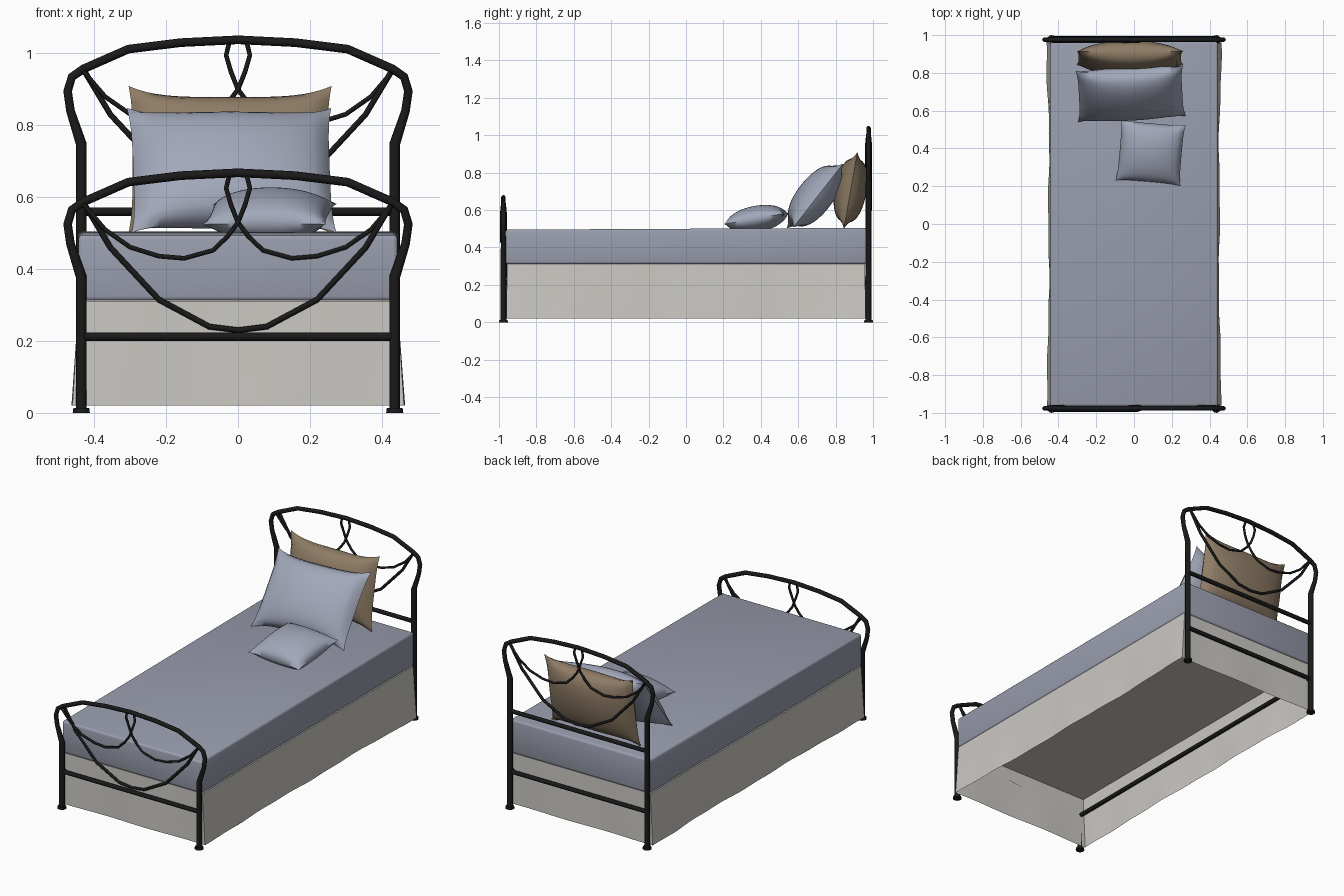
import bpy, bmesh, math
from mathutils import Euler

cube = bpy.data.objects.get("Cube")
if cube:
    bpy.data.objects.remove(cube)


def material(name, rgb):
    m = bpy.data.materials.new(name)
    m.use_nodes = True
    m.diffuse_color = (*rgb, 1)
    m.node_tree.nodes["Principled BSDF"].inputs["Base Color"].default_value = (*rgb, 1)
    return m


IRON = material("black iron", (0.01, 0.01, 0.01))
SHEET = material("blue grey sheet", (0.32, 0.34, 0.42))
LINEN = material("blue grey pillowcase", (0.36, 0.39, 0.49))
BROWN = material("brown pillowcase", (0.27, 0.20, 0.13))
SKIRT = material("off white skirt", (0.60, 0.58, 0.55))


def finish(bm, name, mat, angle=40):
    bmesh.ops.recalc_face_normals(bm, faces=bm.faces)
    mesh = bpy.data.meshes.new(name)
    bm.to_mesh(mesh)
    bm.free()
    mesh.materials.append(mat)
    ob = bpy.data.objects.new(name, mesh)
    bpy.context.collection.objects.link(ob)
    bpy.ops.object.select_all(action="DESELECT")
    ob.select_set(True)
    bpy.context.view_layer.objects.active = ob
    bpy.ops.object.shade_smooth_by_angle(angle=math.radians(angle))
    return ob


def tube(name, points, radius, radii=None):
    """Round bar along a path, with optional thickness per point."""
    cu = bpy.data.curves.new(name, "CURVE")
    cu.dimensions = "3D"
    cu.bevel_depth = radius
    cu.bevel_resolution = 2
    cu.use_fill_caps = True
    sp = cu.splines.new("POLY")
    sp.points.add(len(points) - 1)
    for i, p in enumerate(points):
        sp.points[i].co = (*p, 1)
        sp.points[i].radius = radii[i] if radii else 1
    cu.materials.append(IRON)
    ob = bpy.data.objects.new(name, cu)
    bpy.context.collection.objects.link(ob)


# Bent iron end frames: the headboard is the footboard with longer posts
HALF_ARCH = [(0.436, 0.378), (0.466, 0.47), (0.474, 0.525), (0.462, 0.565), (0.43, 0.587),
             (0.305, 0.642), (0.16, 0.66), (0, 0.668)]
HALF_SWAG = [(0.43, 0.585), (0.355, 0.46), (0.22, 0.315), (0.08, 0.24), (0, 0.23)]
LOOP = [(0.43, 0.58), (0.37, 0.51), (0.30, 0.461), (0.22, 0.436), (0.15, 0.43),
        (0.07, 0.452), (0.03, 0.49), (0, 0.53), (-0.02, 0.58), (-0.033, 0.625), (-0.024, 0.662)]


def mirrored(half):
    return half + [(-x, z) for x, z in half[-2::-1]]


def end_frame(name, y, lift, rails):
    def place(pts, bulge=0):
        # strands bow away from the frame plane and meet it again at the arch
        return [(x, y + bulge * min(1, (0.675 - z) / 0.08), z + lift) for x, z in pts]
    arch = place(mirrored(HALF_ARCH))
    path = [(0.436, y, 0)] + arch + [(-0.436, y, 0)]
    thick = [1, 1] + [0.8] * (len(arch) - 2) + [1, 1]
    tube(name + "_arch", path, 0.015, thick)
    tube(name + "_swag", place(mirrored(HALF_SWAG), 0.01), 0.008)
    for side, label in ((1, "left"), (-1, "right")):
        tube(f"{name}_{label}_loop", place([(x * side, z) for x, z in LOOP], side * 0.012), 0.0065)
        bm = bmesh.new()
        bmesh.ops.create_cone(bm, cap_ends=True, segments=12, radius1=0.024,
                              radius2=0.022, depth=0.013)
        bmesh.ops.translate(bm, verts=bm.verts, vec=(side * 0.436, y, 0.0065))
        finish(bm, f"{name}_{label}_foot", IRON)
    for i, z in enumerate(rails):
        tube(f"{name}_rail_{i + 1}", [(-0.436, y, z), (0.436, y, z)], 0.012)


end_frame("footboard", -0.976, 0, [0.212])
end_frame("headboard", 0.976, 0.37, [0.212, 0.56])
for side, label in ((1, "left"), (-1, "right")):
    tube(label + "_side_rail", [(side * 0.43, -0.976, 0.212), (side * 0.43, 0.976, 0.212)], 0.012)


# Mattress, its top rising slightly towards the head
def mattress():
    bm = bmesh.new()
    bmesh.ops.create_cube(bm, size=1)
    for v in bm.verts:
        top = v.co.z > 0
        v.co = (v.co.x * 0.888, v.co.y * 1.93, 0.312)
        if top:
            v.co.z = 0.5 + 0.005 * v.co.y
    bmesh.ops.bevel(bm, geom=bm.edges[:], offset=0.012, segments=3,
                    profile=0.5, affect="EDGES")
    finish(bm, "mattress", SHEET)


mattress()


# Cloth skirt: a closed top sheet, with sides that flare most at the corners
def bed_skirt():
    bm = bmesh.new()
    hx, hy, nx, ny, rows = 0.443, 0.957, 24, 48, 6
    ring = [(-hx + 2 * hx * i / nx, -hy) for i in range(nx)]
    ring += [(hx, -hy + 2 * hy * i / ny) for i in range(ny)]
    ring += [(-x, -y) for x, y in ring]
    grid = []
    for r in range(rows + 1):
        t = r / rows
        row = []
        for x, y in ring:
            corner = max(0, (abs(y) - 0.55) / 0.41)
            wave = 0.003 * math.sin(9 * y + 1) + 0.002 * math.sin(21 * y + 4 * x)
            dx = t * (0.009 + 0.012 * corner + wave) * x / hx
            dy = t * (0.003 + 0.003 * math.sin(13 * x + 0.5)) * y / hy
            row.append(bm.verts.new((x + dx, y + dy, 0.311 - 0.291 * t)))
        grid.append(row)
    n = len(ring)
    bm.faces.new(grid[0])
    for a, b in zip(grid, grid[1:]):
        for i in range(n):
            bm.faces.new((a[i], a[(i + 1) % n], b[(i + 1) % n], b[i]))
    finish(bm, "bed_skirt", SKIRT)


bed_skirt()


# Stuffed pillows: two puffed sheets joined at the seam, edges drawn in
def pillow(name, mat, centre, size, rotation, pinch, n=22):
    bm = bmesh.new()
    w, h, t = (s / 2 for s in size)
    for side in (1, -1):
        made = bmesh.ops.create_grid(bm, x_segments=n, y_segments=n, size=1)
        for v in made["verts"]:
            u, k = v.co.x, v.co.y
            edge = max(0, (1 - u * u) * (1 - k * k))
            v.co = (w * u * (1 - pinch[0] * (1 - k ** 4) * u * u),
                    h * k * (1 - pinch[1] * (1 - u ** 4) * k * k),
                    side * t * edge ** 0.52)
    bmesh.ops.remove_doubles(bm, verts=bm.verts, dist=0.0005)
    ob = finish(bm, name, mat, 60)
    ob.location = centre
    ob.rotation_euler = Euler([math.radians(a) for a in rotation])


pillow("brown_pillow", BROWN, (-0.022, 0.88, 0.705), (0.565, 0.415, 0.17), (80, 0, 0), (0.04, 0.15))
pillow("large_pillow", LINEN, (-0.018, 0.69, 0.675), (0.57, 0.44, 0.19), (52, 0, 3), (0.04, 0.14))
pillow("small_pillow", LINEN, (0.088, 0.378, 0.553), (0.345, 0.33, 0.14), (10, 0, -5), (0.05, 0.05))
